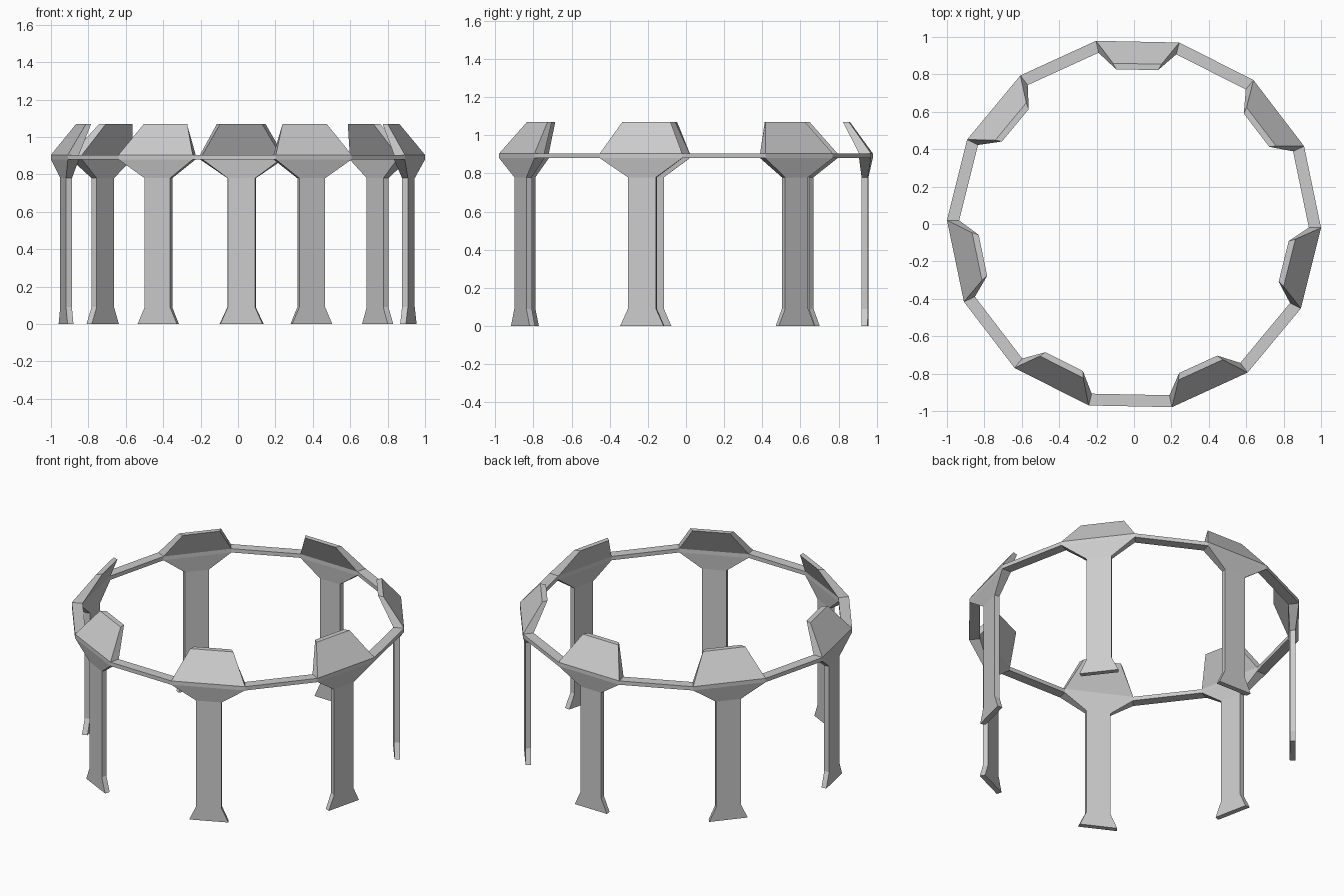
import bpy, bmesh
from math import sin, cos, pi, radians

if "Cube" in bpy.data.objects:
    bpy.data.objects.remove(bpy.data.objects["Cube"])

SIDES = 14
STEP = 2 * pi / SIDES
START = radians(88.85)              # direction of the first pillar
A, S = cos(STEP / 2), sin(STEP / 2)
R_OUT, R_IN = 1.0, 0.935
Z_LOW, Z_HIGH = 0.88, 0.905

RAIL = [(Z_LOW, R_OUT * A, R_OUT * S, R_IN * A, R_IN * S),
        (Z_HIGH, R_OUT * A, R_OUT * S, R_IN * A, R_IN * S)]

# z, outer distance, outer half width, inner distance, inner half width
PILLAR = [(0.0, 0.955, 0.118, 0.922, 0.113),
          (0.09, 0.955, 0.076, 0.922, 0.073),
          (0.78, 0.955, 0.076, 0.922, 0.073),
          *RAIL,
          (1.07, 0.857, 0.13, 0.825, 0.112)]


def loft(name, levels, angle, ends):
    """Stack four-cornered sections facing outward along the given angle."""
    bm = bmesh.new()
    c, s = cos(angle), sin(angle)
    rows = []
    for z, ro, ho, ri, hi in levels:
        corners = [(ro, -ho), (ro, ho), (ri, hi), (ri, -hi)]
        rows.append([bm.verts.new((r * c - t * s, r * s + t * c, z)) for r, t in corners])
    for lo, hi in zip(rows, rows[1:]):
        joint = lo[0].co.z > Z_LOW - 1e-4 and hi[0].co.z < Z_HIGH + 1e-4
        for i in range(4):
            if joint and i % 2:     # open where pillar and rail meet
                continue
            j = (i + 1) % 4
            bm.faces.new((lo[i], lo[j], hi[j], hi[i]))
    if ends:
        bm.faces.new(rows[0][::-1])
        bm.faces.new(rows[-1])
    bmesh.ops.recalc_face_normals(bm, faces=bm.faces)
    mesh = bpy.data.meshes.new(name)
    bm.to_mesh(mesh)
    bm.free()
    obj = bpy.data.objects.new(name, mesh)
    bpy.context.collection.objects.link(obj)
    return obj


# Seven pillars with leaning crown panels, linked by seven rail segments
for k in range(SIDES // 2):
    loft(f"pillar_{k + 1}", PILLAR, START + 2 * k * STEP, True)
    loft(f"rail_{k + 1}", RAIL, START + (2 * k + 1) * STEP, True)
